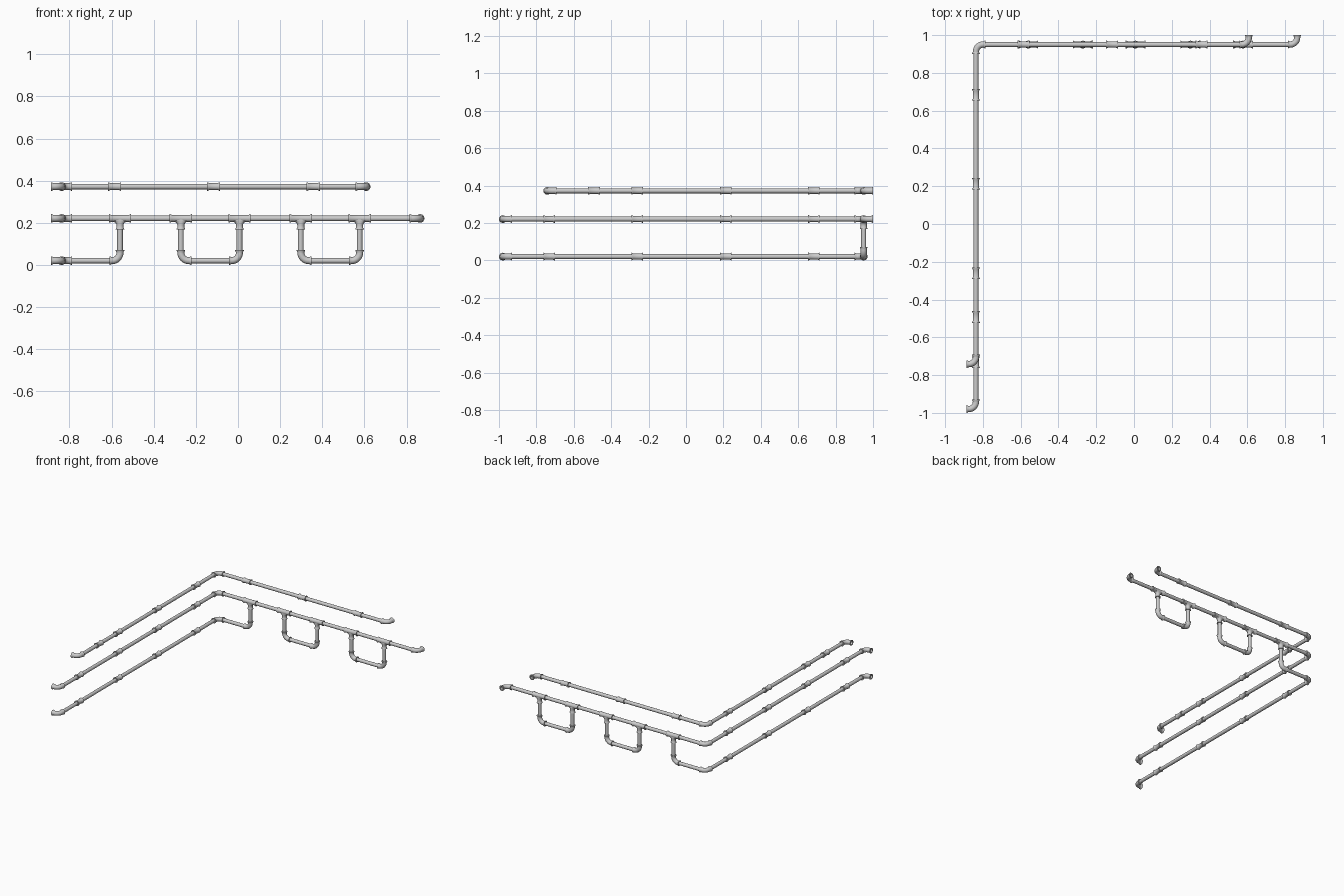
import bpy, bmesh, math
from mathutils import Vector

if "Cube" in bpy.data.objects:
    bpy.data.objects.remove(bpy.data.objects["Cube"])

PIPE, BODY, RIM, BORE = 0.0132, 0.0165, 0.0205, 0.0125
ARM, BEND, SEG = 0.05, 0.038, 24
X0, Y0 = -0.837, 0.95                  # corner of the railing
TOP, MID, LOW = 0.372, 0.221, RIM      # rail heights
X, Y, Z = Vector((1, 0, 0)), Vector((0, 1, 0)), Vector((0, 0, 1))


def sweep(bm, stations, side):
    """Skin elliptical rings; station = (centre, tangent, radius in plane, radius along side)."""
    rings = []
    for c, t, ra, rb in stations:
        u = side.cross(t).normalized()
        rings.append([bm.verts.new(c + u * ra * math.cos(a) + side * rb * math.sin(a))
                      for a in (2 * math.pi * i / SEG for i in range(SEG))])
    for p, q in zip(rings, rings[1:]):
        for i in range(SEG):
            j = (i + 1) % SEG
            bm.faces.new((p[i], p[j], q[j], q[i]))
    bm.faces.new(rings[0][::-1])
    bm.faces.new(rings[-1])


def finish(bm, name):
    bmesh.ops.recalc_face_normals(bm, faces=bm.faces)
    me = bpy.data.meshes.new(name)
    bm.to_mesh(me)
    bm.free()
    ob = bpy.data.objects.new(name, me)
    bpy.context.collection.objects.link(ob)
    bpy.context.view_layer.objects.active = ob
    ob.select_set(True)
    bpy.ops.object.shade_smooth_by_angle(angle=math.radians(40))
    ob.select_set(False)


def side_of(d):
    return Y if abs(d.y) < 0.5 else Z


def socket(end, d):
    """Stations of a flared open socket whose mouth is at end, running inward along d."""
    return [(end + d * s, d, r, r) for s, r in
            ((0.018, BORE), (0, BORE), (0, RIM), (0.003, RIM), (0.010, BODY))]


def mouth_out(end, d):
    return [(c, -t, a, b) for c, t, a, b in reversed(socket(end, -d))]


def pipe(name, a, b):
    a, b = Vector(a), Vector(b)
    d = (b - a).normalized()
    bm = bmesh.new()
    sweep(bm, [(p, d, PIPE, PIPE) for p in (a + d * 0.036, b - d * 0.036)], side_of(d))
    finish(bm, name)


def straight(bm, c, d, half):
    st = socket(c - d * half, d)
    end = [(p, d, ra, rb) for p, _, ra, rb in reversed(socket(c + d * half, -d))]
    sweep(bm, st + end, side_of(d))


def coupling(name, c, d):
    bm = bmesh.new()
    straight(bm, Vector(c), d, 0.031)
    finish(bm, name)


def elbow(name, c, a, b):
    """Quarter bend at corner c with arms pointing along a and b."""
    c = Vector(c)
    st = socket(c + a * ARM, -a)
    for i in range(9):
        t = math.pi / 2 * i / 8
        p = c + (a + b) * BEND - b * BEND * math.cos(t) - a * BEND * math.sin(t)
        st.append((p, -a * math.cos(t) + b * math.sin(t), BODY, BODY))
    st += [(p, b, ra, rb) for p, _, ra, rb in reversed(socket(c + b * ARM, -b))]
    bm = bmesh.new()
    sweep(bm, st, a.cross(b))
    finish(bm, name)


def tee(name, c):
    """Run along x with a filleted branch going down."""
    c = Vector(c)
    bm = bmesh.new()
    straight(bm, c, X, 0.053)
    f = 0.018
    st = [(c - Z * 0.006, -Z, BODY + f, BODY - 0.001)]
    for i in range(7):
        t = math.pi / 2 * i / 6
        st.append((c - Z * (BODY - 0.001 + f * (1 - math.cos(t))), -Z,
                   BODY + f * (1 - math.sin(t)), BODY))
    st += [(p, -Z, ra, rb) for p, _, ra, rb in reversed(socket(c - Z * 0.053, Z))]
    sweep(bm, st, Y)
    finish(bm, name)


# Side rails with their front return elbows, corner elbows and couplings
for label, z, yf, first in (("top", TOP, -0.742, -0.492),
                            ("middle", MID, RIM - 1, -0.732),
                            ("lower", LOW, RIM - 1, -0.732)):
    pipe(label + "_side_rail", (X0, yf, z), (X0, Y0, z))
    elbow(label + "_side_end_elbow", (X0, yf, z), -X, Y)
    elbow(label + "_corner_elbow", (X0, Y0, z), -Y, X)
    for y in (first, -0.261, 0.213, 0.684):
        coupling(label + "_side_coupling", (X0, y, z), Y)

# Back rails ending in elbows that turn backwards
for label, z, xe in (("top", TOP, 0.608), ("middle", MID, 0.864)):
    pipe(label + "_back_rail", (X0, Y0, z), (xe, Y0, z))
    elbow(label + "_back_end_elbow", (xe, Y0, z), -X, Y)
for x in (-0.585, -0.116, 0.357):
    coupling("top_back_coupling", (x, Y0, TOP), X)

# Drops: tee on the middle rail, upright, and bottom elbow joined by cross pipes
drops = (-0.56, -0.271, 0.007, 0.298, 0.577)
for i, x in enumerate(drops):
    tee("drop_tee", (x, Y0, MID))
    pipe("drop_upright", (x, Y0, MID), (x, Y0, LOW))
    elbow("drop_elbow", (x, Y0, LOW), Z, X if i % 2 else -X)
for a, b in ((X0, drops[0]), drops[1:3], drops[3:5]):
    pipe("drop_cross_pipe", (a, Y0, LOW), (b, Y0, LOW))
